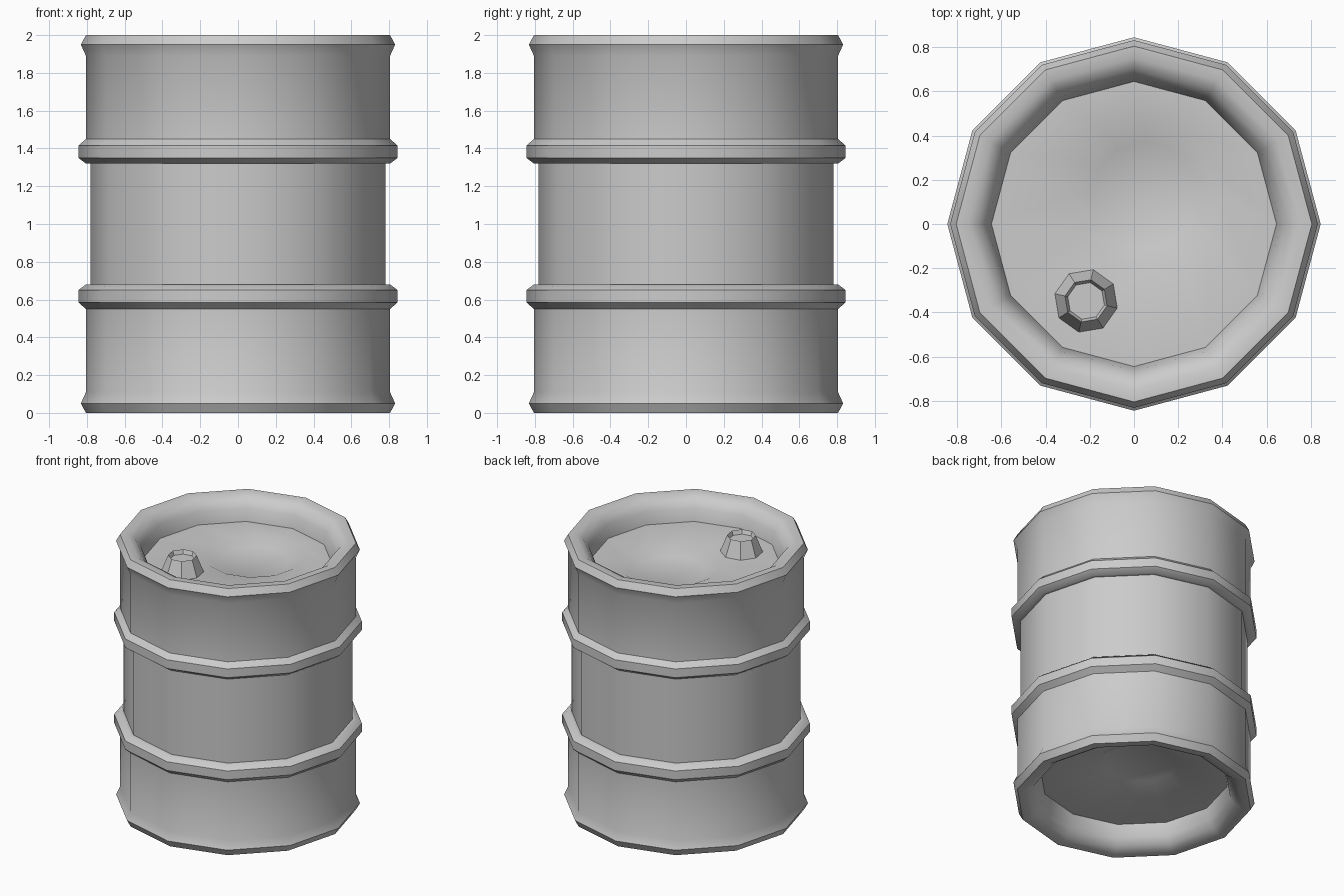
import bpy, bmesh
from math import cos, sin, pi, radians

if "Cube" in bpy.data.objects:
    bpy.data.objects.remove(bpy.data.objects["Cube"])


def loft(name, rings, sides, turn=0.0, angle=40, cap_start=False):
    """Skin rings given as (radius, z, centre x, centre y); the last ring is capped."""
    bm = bmesh.new()
    loops = []
    for r, z, cx, cy in rings:
        loops.append([bm.verts.new((cx + r * cos(2 * pi * i / sides + turn),
                                    cy + r * sin(2 * pi * i / sides + turn), z))
                      for i in range(sides)])
    for a, b in zip(loops, loops[1:]):
        for i in range(sides):
            j = (i + 1) % sides
            bm.faces.new((a[i], a[j], b[j], b[i]))
    bm.faces.new(loops[-1])
    if cap_start:
        bm.faces.new(loops[0][::-1])
    bmesh.ops.recalc_face_normals(bm, faces=bm.faces)
    mesh = bpy.data.meshes.new(name)
    bm.to_mesh(mesh)
    bm.free()
    obj = bpy.data.objects.new(name, mesh)
    bpy.context.collection.objects.link(obj)
    bpy.ops.object.select_all(action='DESELECT')
    obj.select_set(True)
    bpy.context.view_layer.objects.active = obj
    bpy.ops.object.shade_smooth_by_angle(angle=radians(angle))
    return obj


# Upper half of the wall: waist, hoop, upper wall, rolled rim, inner wall
half_wall = [(0.782, 1.32), (0.805, 1.32), (0.845, 1.35), (0.845, 1.415),
             (0.805, 1.45), (0.805, 1.89), (0.832, 1.95), (0.805, 2.0),
             (0.75, 2.0), (0.70, 1.97), (0.665, 1.92), (0.645, 1.83)]
# Recessed end plate with an off-centre round dent
half = [(r, z, 0, 0) for r, z in half_wall]
half += [(0.335, 1.83, 0.045, 0.125), (0.245, 1.79, 0.045, 0.125)]

# Whole drum: the lower half mirrors the upper one in height
lower = [(r, 2.0 - z, x, y) for r, z, x, y in reversed(half)]
loft("drum", lower + half, 12, cap_start=True)

# Filler neck on the lid, with a shallow hollow in its top
bx, by = -0.217, -0.348
loft("filler_neck", [(0.145, 1.83, bx, by), (0.098, 1.95, bx, by),
                     (0.085, 1.92, bx, by)], 8, turn=radians(-13), cap_start=True)
